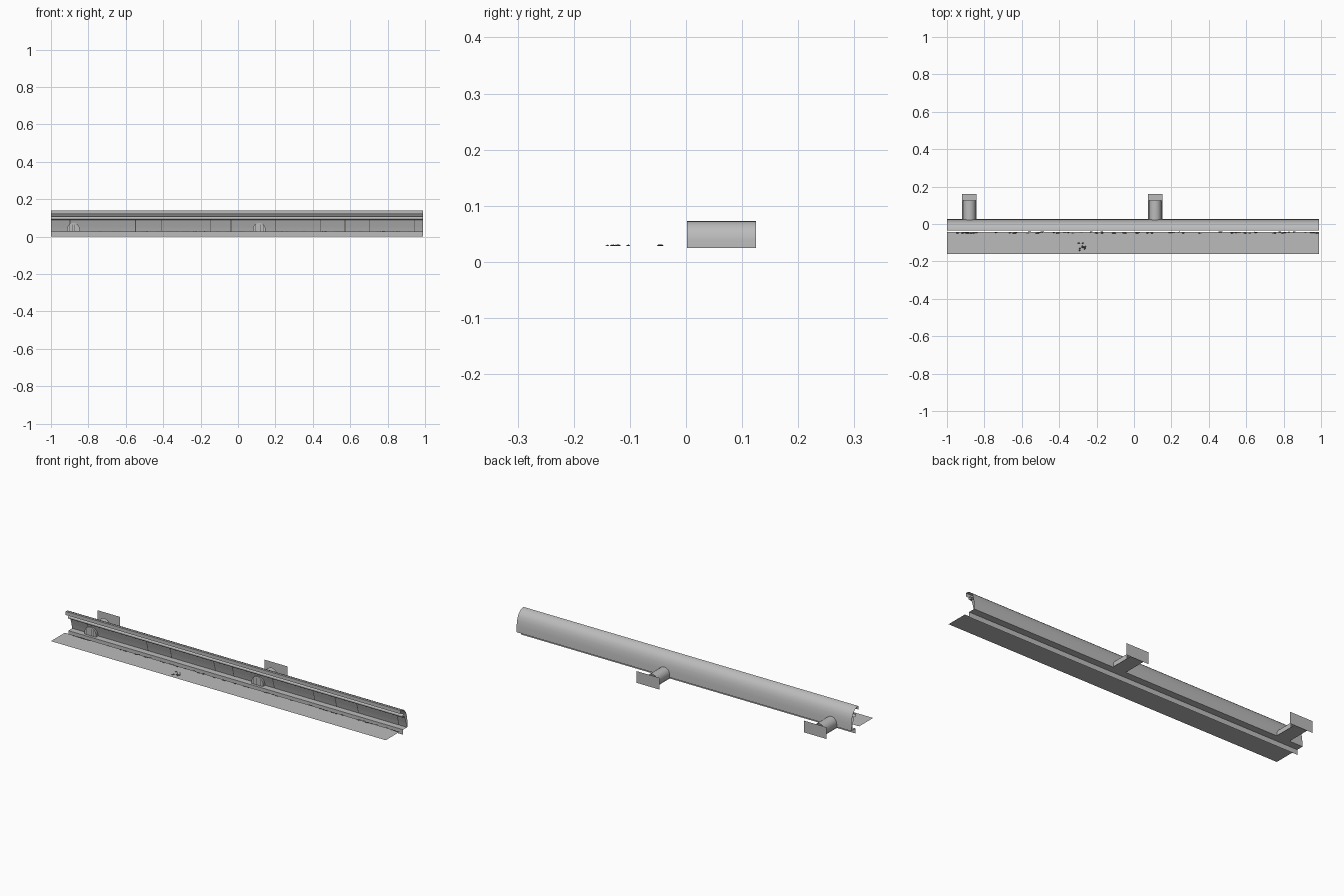
import bpy, math, random

cube = bpy.data.objects.get("Cube")
if cube:
    bpy.data.objects.remove(cube)
random.seed(4)


def material(name, value):
    m = bpy.data.materials.new(name)
    m.use_nodes = True
    color = (value, value, value, 1)
    m.diffuse_color = color
    m.node_tree.nodes["Principled BSDF"].inputs["Base Color"].default_value = color
    return m


GREY = material("plain grey", 0.5)
DARK = material("dark grey", 0.1)
LEFT, RIGHT = -1.0, 0.99


def build(name, verts, faces, mat=GREY, smooth=False):
    me = bpy.data.meshes.new(name)
    me.from_pydata(verts, [], faces)
    me.materials.append(mat)
    ob = bpy.data.objects.new(name, me)
    bpy.context.collection.objects.link(ob)
    if smooth:
        bpy.ops.object.select_all(action="DESELECT")
        ob.select_set(True)
        bpy.context.view_layer.objects.active = ob
        bpy.ops.object.shade_smooth_by_angle(angle=math.radians(40))
    return ob


def along_x(name, profile, x0=LEFT, x1=RIGHT, mat=GREY, smooth=True):
    """Open (y, z) profile swept along x."""
    n = len(profile)
    verts = [(x, y, z) for x in (x0, x1) for y, z in profile]
    faces = [(i, i + 1, n + i + 1, n + i) for i in range(n - 1)]
    return build(name, verts, faces, mat, smooth)


# Ground sheet in front, and the channel floor with its hanging skirt
along_x("ground_sheet", [(-0.16, 0.027), (-0.042, 0.027)])
along_x("channel_floor", [(-0.012, 0), (-0.012, 0.027), (0.026, 0.027)])

# Curved back shell, with a lip turned down at the front
shell = [(-0.035, 0.12), (-0.035, 0.139), (-0.022, 0.138), (-0.008, 0.132),
         (0.004, 0.122), (0.013, 0.108), (0.02, 0.088), (0.024, 0.06),
         (0.026, 0.027)]
along_x("back_shell", shell)

# Inner wall and rolled rail
wall = [(0.003, 0.092), (0.006, 0.08), (0.013, 0.06), (0.018, 0.04), (0.021, 0.027)]
along_x("inner_wall", wall)
rail = [(-0.006 + 0.009 * math.cos(a), 0.099 + 0.009 * math.sin(a))
        for a in (math.radians(80 + 24 * i) for i in range(10))]
along_x("rolled_rail", rail)

# Seams on the inner wall
for i, x in enumerate((-0.9, -0.55, -0.41, -0.15, -0.04, 0.2, 0.44, 0.57, 0.7, 0.94)):
    strip = [(y - 0.001, z) for y, z in wall]
    along_x(f"wall_seam_{i + 1}", strip, x, x + 0.004, DARK)


# Arched outlets running to the back
def outlet(tag, cx):
    r, base, top = 0.034, 0.025, 0.073
    arch = [(cx + r, base)]
    arch += [(cx + r * math.cos(a), top - r + r * math.sin(a))
             for a in (math.pi * i / 12 for i in range(13))]
    arch.append((cx - r, base))
    n = len(arch)
    verts = [(x, y, z) for y in (0.002, 0.125) for x, z in arch]
    build(f"outlet_arch_{tag}", verts,
          [(i, i + 1, n + i + 1, n + i) for i in range(n - 1)], smooth=True)
    build(f"outlet_front_{tag}", verts[:n], [tuple(range(n))])
    along_x(f"outlet_floor_{tag}", [(0.0, 0.025), (0.16, 0.025)], cx - 0.039, cx + 0.039)
    along_x(f"outlet_end_plate_{tag}", [(0.16, 0.022), (0.16, 0.085)], cx - 0.068, cx + 0.068)
    for i in range(4):
        x = cx - 0.021 + i * 0.014
        along_x(f"outlet_bar_{tag}_{i + 1}", [(0.001, 0.027), (0.001, 0.064)],
                x, x + 0.002, DARK)


outlet("right", -0.88)
outlet("left", 0.113)


# Loose dirt: little flat ragged patches joined in one mesh
def dirt(name, spots, size):
    verts, faces = [], []
    for x, y in spots:
        k = len(verts)
        for i in range(6):
            a = math.tau * i / 6
            s = random.uniform(0.5, 1)
            verts.append((x + size[0] * s * math.cos(a), y + size[1] * s * math.sin(a), 0.028))
        verts.append((x, y, 0.031))
        faces += [(k + i, k + (i + 1) % 6, k + 6) for i in range(6)]
    build(name, verts, faces, DARK)


dirt("dirt_line", [(random.uniform(-0.98, 0.985), random.uniform(-0.05, -0.042))
                   for _ in range(65)], (0.013, 0.003))
dirt("dirt_clump", [(random.gauss(-0.28, 0.012), random.gauss(-0.125, 0.009))
                    for _ in range(12)], (0.008, 0.006))
